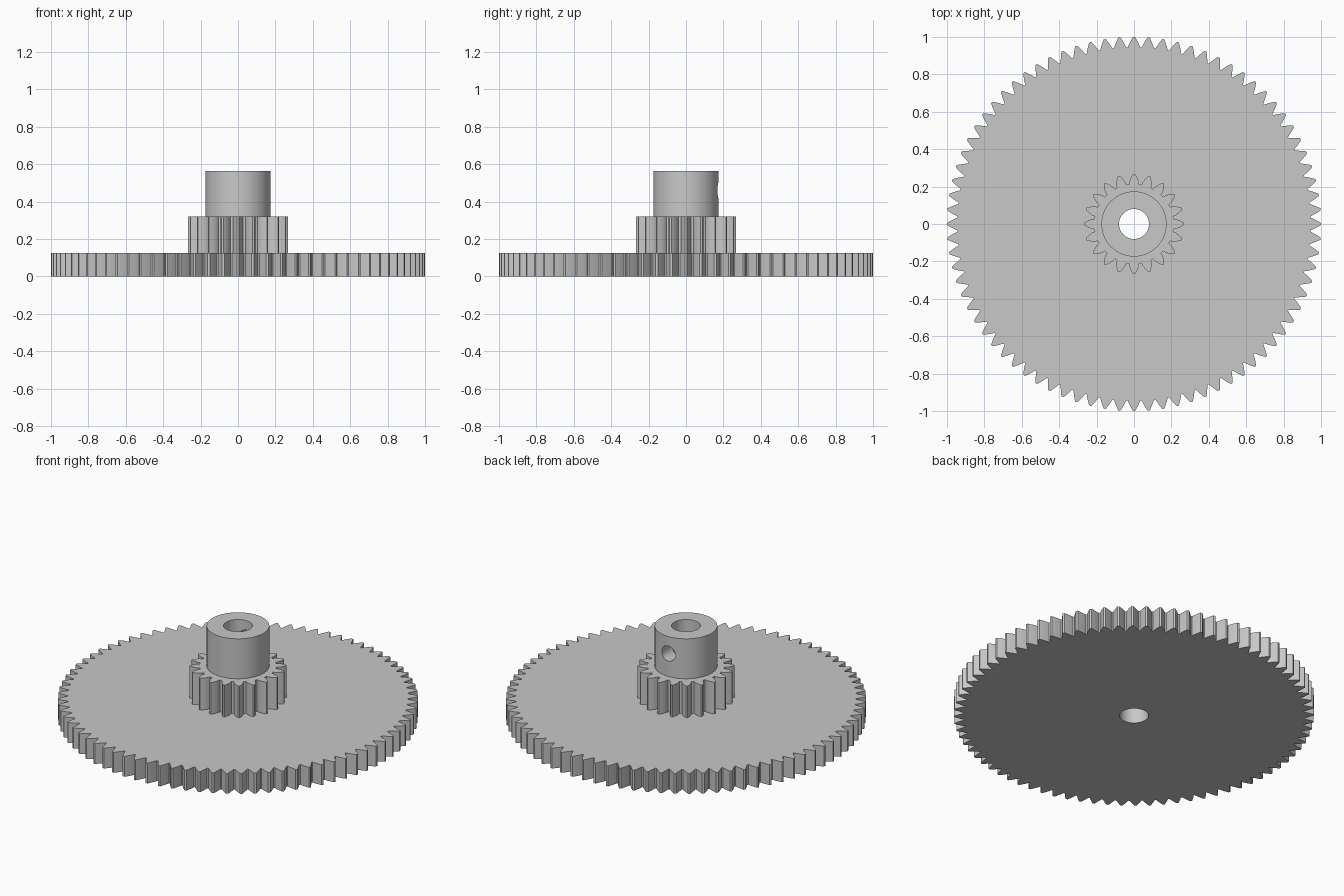
import bpy
import bmesh
from math import acos, cos, sin, tan, pi, radians
from mathutils import Matrix

cube = bpy.data.objects.get("Cube")
if cube:
    bpy.data.objects.remove(cube, do_unlink=True)

MODULE = 2 / 82          # shared tooth size of both gears
PRESSURE = radians(28)
BORE = 0.08

grey = bpy.data.materials.new("plain grey")
grey.use_nodes = True
grey.diffuse_color = (0.58, 0.58, 0.58, 1)
grey.node_tree.nodes["Principled BSDF"].inputs["Base Color"].default_value = grey.diffuse_color


def involute(angle):
    return tan(angle) - angle


def gear_outline(teeth, steps=6):
    """Involute gear profile with one tooth centred on +x."""
    pitch = MODULE * teeth / 2
    base = pitch * cos(PRESSURE)
    tip = pitch + MODULE
    root = pitch - 1.25 * MODULE
    start = max(base, root)
    flank = []
    for i in range(steps + 1):
        r = start + (tip - start) * i / steps
        half = pi / (2 * teeth) + involute(PRESSURE) - involute(acos(min(1, base / r)))
        flank.append((r, half))
    if root < base:
        flank.insert(0, (root, flank[0][1]))
    tooth = [(r, -a) for r, a in flank] + [(r, a) for r, a in reversed(flank)]
    return [(r * cos(a + 2 * pi * k / teeth), r * sin(a + 2 * pi * k / teeth))
            for k in range(teeth) for r, a in tooth]


def circle_outline(radius, sides=96):
    return [(radius * cos(2 * pi * i / sides), radius * sin(2 * pi * i / sides))
            for i in range(sides)]


def prism(name, outline, bottom, top):
    bm = bmesh.new()
    face = bm.faces.new([bm.verts.new((x, y, bottom)) for x, y in outline])
    solid = bmesh.ops.extrude_face_region(bm, geom=[face])
    verts = [v for v in solid["geom"] if isinstance(v, bmesh.types.BMVert)]
    bmesh.ops.translate(bm, verts=verts, vec=(0, 0, top - bottom))
    bmesh.ops.recalc_face_normals(bm, faces=bm.faces)
    mesh = bpy.data.meshes.new(name)
    bm.to_mesh(mesh)
    bm.free()
    mesh.materials.append(grey)
    obj = bpy.data.objects.new(name, mesh)
    bpy.context.collection.objects.link(obj)
    return obj


def cut(obj, cutter):
    mod = obj.modifiers.new("cut", "BOOLEAN")
    mod.operation = "DIFFERENCE"
    mod.solver = "EXACT"
    mod.object = cutter
    bpy.ops.object.select_all(action="DESELECT")
    obj.select_set(True)
    bpy.context.view_layer.objects.active = obj
    bpy.ops.object.modifier_apply(modifier=mod.name)


# Stacked parts
large_gear = prism("large_gear", gear_outline(80), 0, 0.125)
small_gear = prism("small_gear", gear_outline(20), 0.125, 0.32)
hub = prism("hub", circle_outline(0.174), 0.32, 0.565)
parts = [large_gear, small_gear, hub]

# Shaft bore through everything, set screw hole in the back of the hub
bore_cutter = prism("bore_cutter", circle_outline(BORE, 64), -0.2, 0.8)
screw_cutter = prism("screw_cutter", circle_outline(0.046, 40), 0, 0.3)
screw_cutter.data.transform(Matrix.Translation((0, 0, 0.46)) @ Matrix.Rotation(-pi / 2, 4, "X"))
for part in parts:
    cut(part, bore_cutter)
cut(hub, screw_cutter)
for cutter in (bore_cutter, screw_cutter):
    bpy.data.objects.remove(cutter, do_unlink=True)

# Smooth round walls, keep tooth edges crisp
bpy.ops.object.select_all(action="DESELECT")
for part in parts:
    part.select_set(True)
bpy.context.view_layer.objects.active = hub
bpy.ops.object.shade_smooth_by_angle(angle=radians(25))
